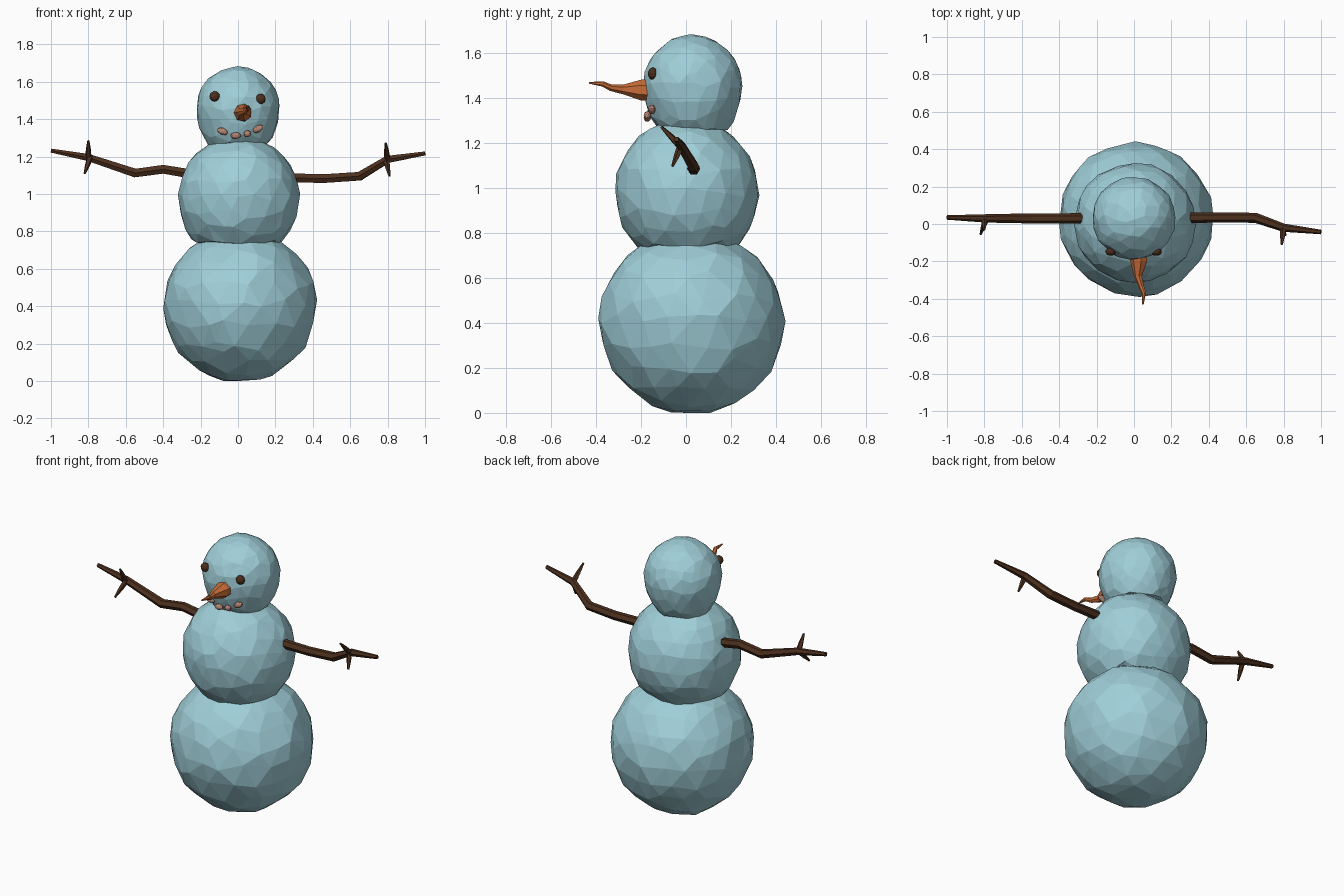
import bpy, bmesh, math, random
from mathutils import Vector

if "Cube" in bpy.data.objects:
    bpy.data.objects.remove(bpy.data.objects["Cube"])

random.seed(7)


def material(name, rgb):
    m = bpy.data.materials.new(name)
    m.diffuse_color = (*rgb, 1)
    m.use_nodes = True
    m.node_tree.nodes["Principled BSDF"].inputs["Base Color"].default_value = m.diffuse_color
    return m


SNOW = material("snow", (0.35, 0.62, 0.69))
WOOD = material("wood", (0.075, 0.03, 0.013))
CARROT = material("carrot", (0.58, 0.15, 0.04))
PEBBLE = material("pebble", (0.48, 0.25, 0.18))


def finish(bm, name, mat):
    bmesh.ops.recalc_face_normals(bm, faces=bm.faces)
    me = bpy.data.meshes.new(name)
    bm.to_mesh(me)
    bm.free()
    me.materials.append(mat)
    ob = bpy.data.objects.new(name, me)
    bpy.context.collection.objects.link(ob)
    return ob


def lump(name, mat, centre, radii, low=None, floor=-9, subdiv=3, jitter=0.07, tilt=0):
    """Irregular faceted ball; 'low' is the lower-half height, 'floor' flattens the base."""
    bm = bmesh.new()
    bmesh.ops.create_icosphere(bm, subdivisions=subdiv, radius=1)
    for v in bm.verts:
        d = v.co + Vector([random.uniform(-jitter, jitter) for _ in range(3)])
        d.normalize()
        d *= 1 + random.uniform(-0.01, 0.02)
        rz = low if low and d.z < 0 else radii[2]
        x, z = d.x * radii[0], d.z * rz
        c, s = math.cos(tilt), math.sin(tilt)
        v.co = Vector((x * c - z * s, d.y * radii[1], x * s + z * c)) + Vector(centre)
        v.co.z = max(v.co.z, floor)
    return finish(bm, name, mat)


def limb(bm, pts, radii, sides=6):
    """Tapered faceted tube through the points, capped at both ends."""
    pts = [Vector(p) for p in pts]
    rings = []
    for i, (p, r) in enumerate(zip(pts, radii)):
        t = (pts[min(i + 1, len(pts) - 1)] - pts[max(i - 1, 0)]).normalized()
        ref = Vector((0, 0, 1)) if abs(t.z) < 0.8 else Vector((1, 0, 0))
        u = t.cross(ref).normalized()
        w = u.cross(t)
        angles = [2 * math.pi * k / sides for k in range(sides)]
        rings.append([bm.verts.new(p + r * (u * math.cos(a) + w * math.sin(a))) for a in angles])
    for a, b in zip(rings, rings[1:]):
        for k in range(sides):
            j = (k + 1) % sides
            bm.faces.new((a[k], a[j], b[j], b[k]))
    bm.faces.new(rings[0])
    bm.faces.new(rings[-1])


# Three stacked snowballs
lump("bottom_ball", SNOW, (0.01, 0.025, 0.41), (0.412, 0.41, 0.40), 0.42, 0.0)
lump("middle_ball", SNOW, (0.005, 0.005, 0.985), (0.325, 0.32, 0.325), 0.35, 0.735)
lump("head", SNOW, (0.0, 0.03, 1.46), (0.222, 0.22, 0.22), 0.28, 1.255)

# Eyes
for side, x, z in (("left", -0.125, 1.522), ("right", 0.12, 1.508)):
    lump(side + "_eye", WOOD, (x, -0.148, z), (0.028, 0.022, 0.028), subdiv=2, jitter=0.03)

# Row of mouth pebbles
for i, (x, y, z, r, tilt) in enumerate([
        (-0.083, -0.157, 1.335, 0.030, -0.4), (-0.012, -0.172, 1.312, 0.028, 0.0),
        (0.050, -0.172, 1.322, 0.020, 0.2), (0.108, -0.152, 1.348, 0.030, 0.5)]):
    lump(f"mouth_pebble_{i + 1}", PEBBLE, (x, y, z), (r, 0.016, 0.018),
         subdiv=2, jitter=0.03, tilt=tilt)

# Crooked carrot nose
bm = bmesh.new()
limb(bm, [(0.025, -0.165, 1.435), (0.027, -0.20, 1.435), (0.022, -0.28, 1.438),
          (0.040, -0.335, 1.445), (0.053, -0.37, 1.462), (0.048, -0.43, 1.467)],
     [0.050, 0.047, 0.022, 0.015, 0.012, 0.004], sides=7)
finish(bm, "nose", CARROT)

# Branch arms, each with two twigs
arms = {
    "left_arm": ([(-0.28, 0.03, 1.112), (-0.40, 0.03, 1.132), (-0.55, 0.03, 1.112),
                  (-0.80, 0.03, 1.195), (-1.0, 0.035, 1.232)],
                 [(-0.80, 0.025, 1.19), (-0.80, -0.03, 1.285)],
                 [(-0.79, 0.025, 1.20), (-0.82, -0.055, 1.11)]),
    "right_arm": ([(0.29, 0.033, 1.085), (0.47, 0.035, 1.083), (0.65, 0.033, 1.095),
                   (0.80, -0.02, 1.185), (1.0, -0.043, 1.217)],
                  [(0.80, -0.02, 1.18), (0.79, -0.11, 1.272)],
                  [(0.79, -0.02, 1.19), (0.81, -0.06, 1.095)]),
}
for name, (branch, twig_a, twig_b) in arms.items():
    bm = bmesh.new()
    limb(bm, branch, [0.028, 0.027, 0.027, 0.022, 0.012])
    for a, b in (twig_a, twig_b):
        limb(bm, [a, Vector(a).lerp(Vector(b), 0.5), b], [0.018, 0.014, 0.006], sides=5)
    finish(bm, name, WOOD)
